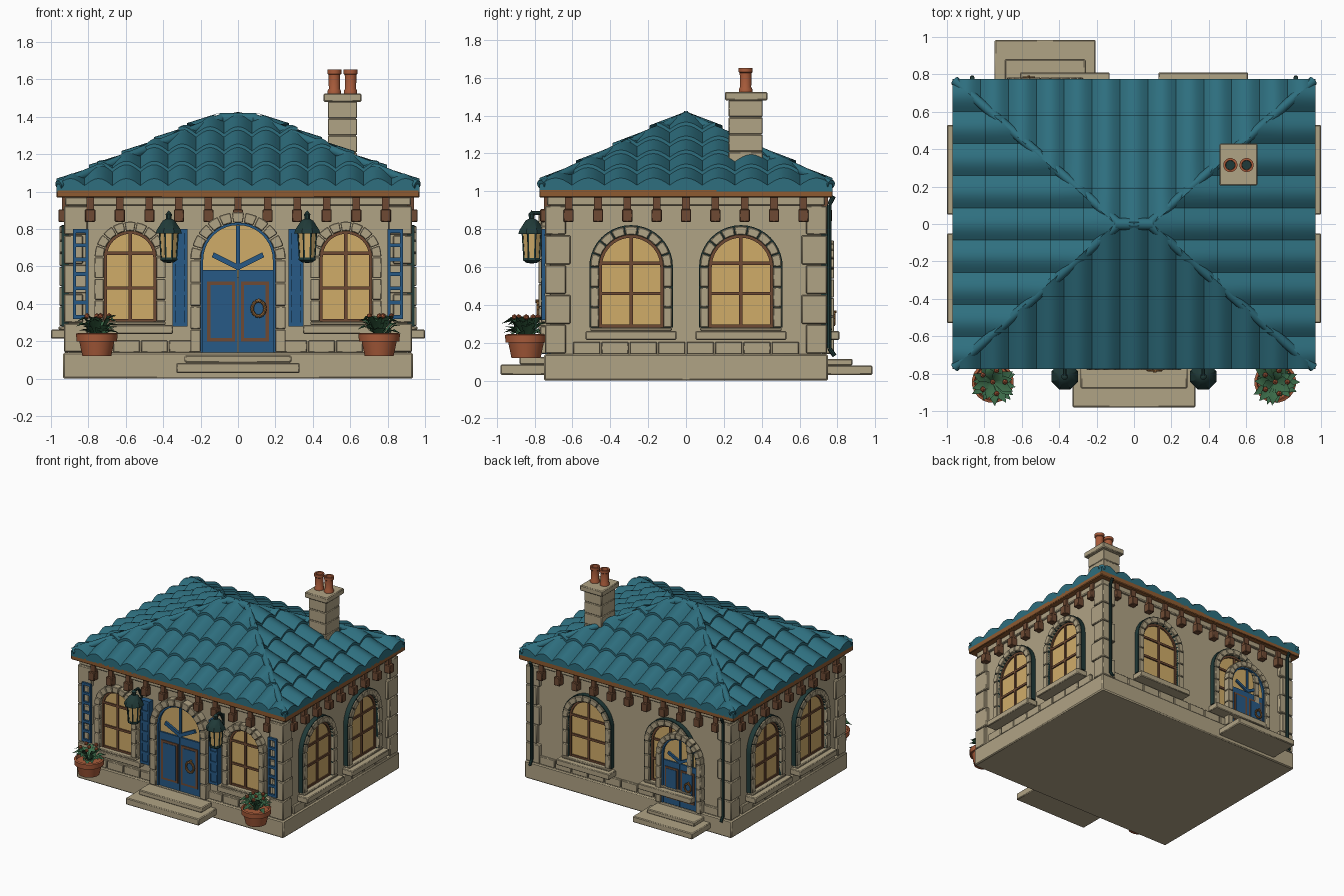
import bpy, bmesh, math, random
from math import pi, sin, cos
from mathutils import Matrix, Vector

if "Cube" in bpy.data.objects:
    bpy.data.objects.remove(bpy.data.objects["Cube"])
random.seed(4)
I = Matrix.Identity(4)


def colour(name, code):
    srgb = [int(code[i:i + 2], 16) / 255 for i in (0, 2, 4)]
    lin = [c / 12.92 if c < .04 else ((c + .055) / 1.055) ** 2.4 for c in srgb] + [1]
    m = bpy.data.materials.new(name)
    m.use_nodes = True
    m.diffuse_color = lin
    m.node_tree.nodes["Principled BSDF"].inputs["Base Color"].default_value = lin
    return m


stone = colour("stone", "B0A385")
teal = colour("roof teal", "2E6F7F")
wood = colour("eave wood", "8E5B31")
brown = colour("dark wood", "6E4A33")
cream = colour("warm glass", "D0AC69")
blue = colour("painted blue", "275A86")
clay = colour("terracotta", "A85B3A")
iron = colour("dark green iron", "203A38")
leaf = colour("leaf green", "3A6A48")
brass = colour("brass", "94683A")


def finish(name, bm, mat, M=I, bevel=0, fix=True):
    """Turn a bmesh into an object, smooth with sharp edges kept."""
    if fix:
        bmesh.ops.recalc_face_normals(bm, faces=bm.faces)
    for f in bm.faces:
        f.smooth = True
    for e in bm.edges:
        e.smooth = e.calc_face_angle(pi) < .6
    me = bpy.data.meshes.new(name)
    bm.to_mesh(me)
    bm.free()
    me.materials.append(mat)
    ob = bpy.data.objects.new(name, me)
    bpy.context.collection.objects.link(ob)
    ob.matrix_world = M
    if bevel:
        mod = ob.modifiers.new("edge", "BEVEL")
        mod.width, mod.segments = bevel, 1
    return ob


def boxes(name, mat, spans, M=I, bevel=0):
    """Boxes given as x0, x1, y0, y1, z0, z1."""
    bm = bmesh.new()
    for x0, x1, y0, y1, z0, z1 in spans:
        T = Matrix.Translation(((x0 + x1) / 2, (y0 + y1) / 2, (z0 + z1) / 2))
        bmesh.ops.create_cube(bm, size=1, matrix=T @ Matrix.Diagonal((x1 - x0, y1 - y0, z1 - z0, 1)))
    return finish(name, bm, mat, M, bevel)


def slabs(name, mat, outlines, d0, d1, M=I, bevel=0):
    """Flat outlines (x, z) standing out from a wall between depths d0 and d1."""
    bm = bmesh.new()
    for pts in outlines:
        f = bm.faces.new([bm.verts.new((x, -d0, z)) for x, z in pts])
        new = bmesh.ops.extrude_face_region(bm, geom=[f])["geom"]
        bmesh.ops.translate(bm, vec=(0, d0 - d1, 0), verts=[v for v in new if isinstance(v, bmesh.types.BMVert)])
    return finish(name, bm, mat, M, bevel)


def rods(name, mat, pairs, r, M=I, n=8):
    bm = bmesh.new()
    for a, b in pairs:
        a, b = Vector(a), Vector(b)
        T = Matrix.Translation((a + b) / 2) @ (b - a).to_track_quat("Z", "Y").to_matrix().to_4x4()
        bmesh.ops.create_cone(bm, cap_ends=True, segments=n, radius1=r, radius2=r, depth=(b - a).length, matrix=T)
    return finish(name, bm, mat, M)


def lathe(name, mat, profile, loc, n=20):
    bm = bmesh.new()
    rings = [[bm.verts.new((r * cos(2 * pi * (i + .5) / n), r * sin(2 * pi * (i + .5) / n), z))
              for i in range(n)] for r, z in profile]
    for a, b in zip(rings, rings[1:]):
        for i in range(n):
            bm.faces.new((a[i], a[(i + 1) % n], b[(i + 1) % n], b[i]))
    bmesh.ops.remove_doubles(bm, verts=bm.verts, dist=1e-5)
    return finish(name, bm, mat, Matrix.Translation(loc))


def arch(x, w, z0, zs, n=20):
    return [(x - w, z0)] + [(x - w * cos(pi * i / n), zs + w * sin(pi * i / n)) for i in range(n + 1)] + [(x + w, z0)]


def band(x, w, outer, z0, zs):
    return arch(x, outer, z0, zs) + arch(x, w, z0, zs)[::-1]


def surround(name, x, w, outer, z0, zs, depth, M, count=9, jambs=3):
    """Wedge stones over an arch, with stacked jamb blocks under it."""
    out = []
    for i in range(count):
        a, b = pi * i / count + .015, pi * (i + 1) / count - .015
        out.append([(x + r * cos(t), zs + r * sin(t)) for r, t in
                    ((w, a), (outer, a), (outer, (a + b) / 2), (outer, b), (w, b), (w, (a + b) / 2))])
    h = (zs - z0) / jambs
    for s in (-1, 1):
        for k in range(jambs):
            lo, hi = z0 + k * h + .002, z0 + (k + 1) * h - .002
            out.append([(x + s * w, lo), (x + s * outer, lo), (x + s * outer, hi), (x + s * w, hi)])
    slabs(name, stone, out, 0, depth, M, .004)


def window(name, M, x, w, outer, z0, zs, sill, out, dark):
    slabs(name + "_glass", cream, [arch(x, w, z0, zs)], 0, .008, M)
    slabs(name + "_frame", brown, [band(x, w - .016, w, z0, zs)], 0, .02, M)
    bars = [(x - .009, x + .009, -.018, 0, z0, zs + w - .005), (x - w, x + w, -.018, 0, z0, z0 + .015)]
    bars += [(x - w, x + w, -.018, 0, z - .009, z + .009) for z in (z0 + .18, zs + .02)]
    boxes(name + "_bars", brown, bars, M)
    surround(name + "_surround", x, w, outer, z0, zs, .05, M)
    if dark:
        slabs(name + "_backing", iron, [band(x, w, outer + .006, z0, zs)], 0, .038, M)
    boxes(name + "_sill", stone, [(x - sill, x + sill, -out, 0, z0 - .065, z0 - .018),
                                  (x - outer, x + outer, -.055, 0, z0 - .018, z0)], M, .005)


def door(name, M):
    zs = .495
    surround(name + "_surround", 0, .2, .255, 0, zs, .065, M, 11, 4)
    slabs(name + "_fanlight", cream, [arch(0, .2, .4, zs)], 0, .022, M)
    slabs(name + "_frame", blue, [band(0, .186, .2, 0, zs)], 0, .045, M)
    boxes(name + "_leaves", blue, [(-.2, -.002, -.035, 0, 0, .44), (.002, .2, -.035, 0, 0, .44),
                                   (-.01, .01, -.036, 0, .44, .68)], M)
    for s in (-1, 1):
        boxes(name + "_panel_moulding", brown, [(s * .09 - .075, s * .09 + .075, -.042, 0, .06, .38)], M)
        boxes(name + "_panel", blue, [(s * .09 - .057, s * .09 + .057, -.046, 0, .078, .362)], M)
    slabs(name + "_fan_bars", blue, [[(0, .44), (s * .14, .51), (s * .13, .535), (0, .47)] for s in (-1, 1)], .01, .04, M)
    ring = [(.11 + .035 * cos(t * pi / 6), -.065, .235 + .042 * sin(t * pi / 6)) for t in range(13)]
    rods(name + "_knocker", brass, list(zip(ring, ring[1:])) + [((.11, -.03, .28), (.11, -.08, .28))], .009, M)


def wall(angle, dist):
    return Matrix.Rotation(angle, 4, "Z") @ Matrix.Translation((0, -dist, 0))


WX, WY = .905, .715
front, back = wall(0, WY), wall(pi, WY)
sides = {"left": wall(pi / 2, WX), "right": wall(-pi / 2, WX)}

# Plinth, walls, cornice and eave board
boxes("plinth", stone, [(-.935, .935, -.75, .75, 0, .14)], bevel=.008)
boxes("walls", stone, [(-WX, WX, -WY, WY, .13, .98)])
boxes("cornice", stone, [(-.925, .925, -.735, .735, .925, .972)], bevel=.006)
boxes("eave_board", wood, [(-.97, .97, -.775, .775, .968, 1.012)], bevel=.005)

# Corner stones with alternating lengths
quoins = []
for sx in (-1, 1):
    for sy in (-1, 1):
        for k in range(5):
            lx, ly = (.10, .135) if k % 2 else (.125, .11)
            x, y = sorted((sx * .93, sx * (.93 - lx))), sorted((sy * .745, sy * (.745 - ly)))
            quoins.append((*x, *y, .143 + k * .157, .295 + k * .157))
boxes("corner_stones", stone, quoins, bevel=.005)

# Base stones and brackets on all four walls
for name, M, half, n, gap in (("front", front, .82, 11, .158), ("back", back, .82, 11, .158),
                              ("left", sides["left"], .6, 9, .155), ("right", sides["right"], .6, 9, .155)):
    count = round(2 * half / .15)
    step = 2 * half / count
    row = [(-half + i * step + .004, -half + (i + 1) * step - .004, -.022, 0, .14, .205) for i in range(count)]
    row = [r for r in row if name != "front" or abs(r[0] + r[1]) > .5]
    boxes(name + "_base_stones", stone, row, M, .004)
    xs = [(i - (n - 1) / 2) * gap for i in range(n)]
    boxes(name + "_brackets", brown, [(x - .027, x + .027, -.055, 0, .838, .905) for x in xs], M, .004)
    boxes(name + "_bracket_tops", brown, [(x - .02, x + .02, -.035, 0, .9, .968) for x in xs], M)

# Windows and doors
for s in (-1, 1):
    window("front_window", front, s * .577, .14, .19, .305, .65, .23, .055, False)
    window("back_window", back, s * .37, .17, .215, .28, .6, .24, .095, True)
    for side, M in sides.items():
        window(side + "_window", M, s * .29, .17, .215, .28, .6, .24, .095, True)
door("front_door", front @ Matrix.Translation((0, 0, .14)))
door("back_door", back @ Matrix.Translation((.475, -.015, .14)) @ Matrix.Scale(.8, 4))
boxes("front_steps", stone, [(-.33, .33, -.98, -.7, .03, .085), (-.285, .285, -.88, -.7, .085, .125)], bevel=.006)
boxes("back_steps", stone, [(-.745, -.205, .7, .985, .03, .08), (-.69, -.26, .7, .88, .08, .115)], bevel=.006)

# Shutters, lamps, potted plants and drainpipes on both sides
for s in (-1, 1):
    for x, z0, solid in ((s * .31, .28, True), (s * .84, .32, False)):
        parts = [(x + t * .033 - .008, x + t * .033 + .008, -.048, -.03 * (not solid), z0, .8) for t in (-1, 1)]
        n = 6
        parts += [(x - .04, x + .04, -.046, -.03 * (not solid), z0 + i * (.78 - z0) / n, z0 + i * (.78 - z0) / n + .02)
                  for i in range(n + 1)]
        if solid:
            parts.append((x - .04, x + .04, -.038, 0, z0, .8))
        boxes("panel_shutter" if solid else "open_shutter", blue, parts, front)

    L = (s * .37, -.815, 0)
    lathe("lamp_glass", cream, [(0, .64), (.042, .64), (.052, .78), (0, .78)], L, 8)
    lathe("lamp_cap", iron, [(0, .775), (.076, .775), (.07, .795), (.035, .845), (.016, .855), (.018, .88), (0, .9)], L, 8)
    lathe("lamp_base", iron, [(0, .618), (.03, .622), (.05, .635), (.048, .648), (0, .648)], L, 8)
    ends = [(cos((i + .5) * pi / 4), sin((i + .5) * pi / 4)) for i in range(8)]
    rods("lamp_bars", iron, [((c * .043, d * .043, .64), (c * .053, d * .053, .78)) for c, d in ends], .005,
         Matrix.Translation(L), 4)
    rods("lamp_bracket", iron, [((L[0], -.71, .8), (L[0], -.76, .885)), ((L[0], -.76, .885), (L[0], -.815, .885)),
                                ((L[0], -.715, .74), (L[0], -.715, .86))], .01)

    P = Vector((s * .755, -.845, 0))
    lathe("flower_pot", clay, [(0, .12), (.078, .12), (.095, .2), (.11, .2), (.112, .24), (.098, .245), (.092, .225), (0, .225)], P)
    bm = bmesh.new()
    for i in range(34):
        a, reach, top = i * 2.4, random.uniform(.07, .135), random.uniform(.255, .34)
        out, side = Vector((cos(a), sin(a), 0)), Vector((-sin(a), cos(a), 0)) * .026
        mid = out * reach * .6 + Vector((0, 0, top))
        tip = out * reach + Vector((0, 0, top - random.uniform(-.005, .03)))
        v = [bm.verts.new(p) for p in (Vector((0, 0, .22)), mid + side, tip, mid - side, mid - Vector((0, 0, .01)))]
        for tri in ((0, 1, 4), (1, 2, 4), (2, 3, 4), (3, 0, 4)):
            bm.faces.new([v[k] for k in tri])
    finish("plant_leaves", bm, leaf, Matrix.Translation(P), fix=False)
    bm = bmesh.new()
    for i in range(6):
        r = .065 if i else 0
        bmesh.ops.create_icosphere(bm, subdivisions=1, radius=.016,
                                   matrix=Matrix.Translation((r * cos(i * 1.26), r * sin(i * 1.26), .335)))
    finish("plant_flowers", bm, clay, Matrix.Translation(P))

    path = [(s * .865, .78, .975), (s * .865, .757, .93), (s * .865, .757, .17), (s * .865, .785, .13)]
    rods("drainpipe", iron, list(zip(path, path[1:])), .012)


def slope(name, half, eave, r, e, cols, rows, angle):
    """Barrel tiles on one roof side, cut along the two hips."""
    bm = bmesh.new()
    wide, run, seg = 2 * half / cols, (eave - e) / rows, 8
    pitch = .37 / rows
    for c in range(cols):
        for k in range(rows):
            lines = []
            for t, lift in ((0, -.012), (0, .022), (1.06, .002)):
                line = []
                for i in range(seg + 1):
                    bump = 0 if lift < 0 else .038 * sin(pi * i / seg)
                    line.append(bm.verts.new((-half + (c + i / seg) * wide, -eave + (k + t) * run,
                                              1.01 + (k + t) * pitch + lift + bump)))
                lines.append(line)
            for a, b in zip(lines, lines[1:]):
                for i in range(seg):
                    bm.faces.new((a[i], a[i + 1], b[i + 1], b[i]))
    for s in (-1, 1):
        bmesh.ops.bisect_plane(bm, geom=bm.verts[:] + bm.edges[:] + bm.faces[:], plane_co=(s * half, -eave, 0),
                               plane_no=(s * (eave - e), half - r, 0), clear_outer=True)
    finish(name, bm, teal, Matrix.Rotation(angle, 4, "Z"), fix=False)


# Hipped roof with capped hips and ridge
for name, turn in (("front", 0), ("back", pi)):
    slope(name + "_roof_tiles", .97, .775, .1, 0, 13, 4, turn)
for name, turn in (("left", pi / 2), ("right", -pi / 2)):
    slope(name + "_roof_tiles", .775, .97, 0, .1, 9, 5, turn)
rods("hip_caps", teal, [((sx * .96, sy * .767, 1.035), (sx * .08, 0, 1.395)) for sx in (-1, 1) for sy in (-1, 1)], .025, n=12)
rods("ridge_cap", teal, [((-.1, 0, 1.388), (.1, 0, 1.388))], .033, n=12)

# Chimney with two clay pots
boxes("chimney", stone, [(.485, .632, .23, .4, 1.1, 1.485)])
boxes("chimney_courses", stone, [(.48, .637, .225, .405, 1.12 + k * .091, 1.207 + k * .091) for k in range(4)], bevel=.004)
boxes("chimney_cap", stone, [(.457, .66, .205, .43, 1.48, 1.525)], bevel=.006)
for x in (.515, .602):
    lathe("chimney_pot", clay, [(.036, 1.52), (.036, 1.54), (.03, 1.55), (.032, 1.625), (.038, 1.63), (.038, 1.652),
                                (.026, 1.652), (.024, 1.6)], (x, .315, 0), 16)
    lathe("chimney_pot_soot", iron, [(0, 1.6), (.026, 1.6), (.026, 1.605), (0, 1.605)], (x, .315, 0), 16)
